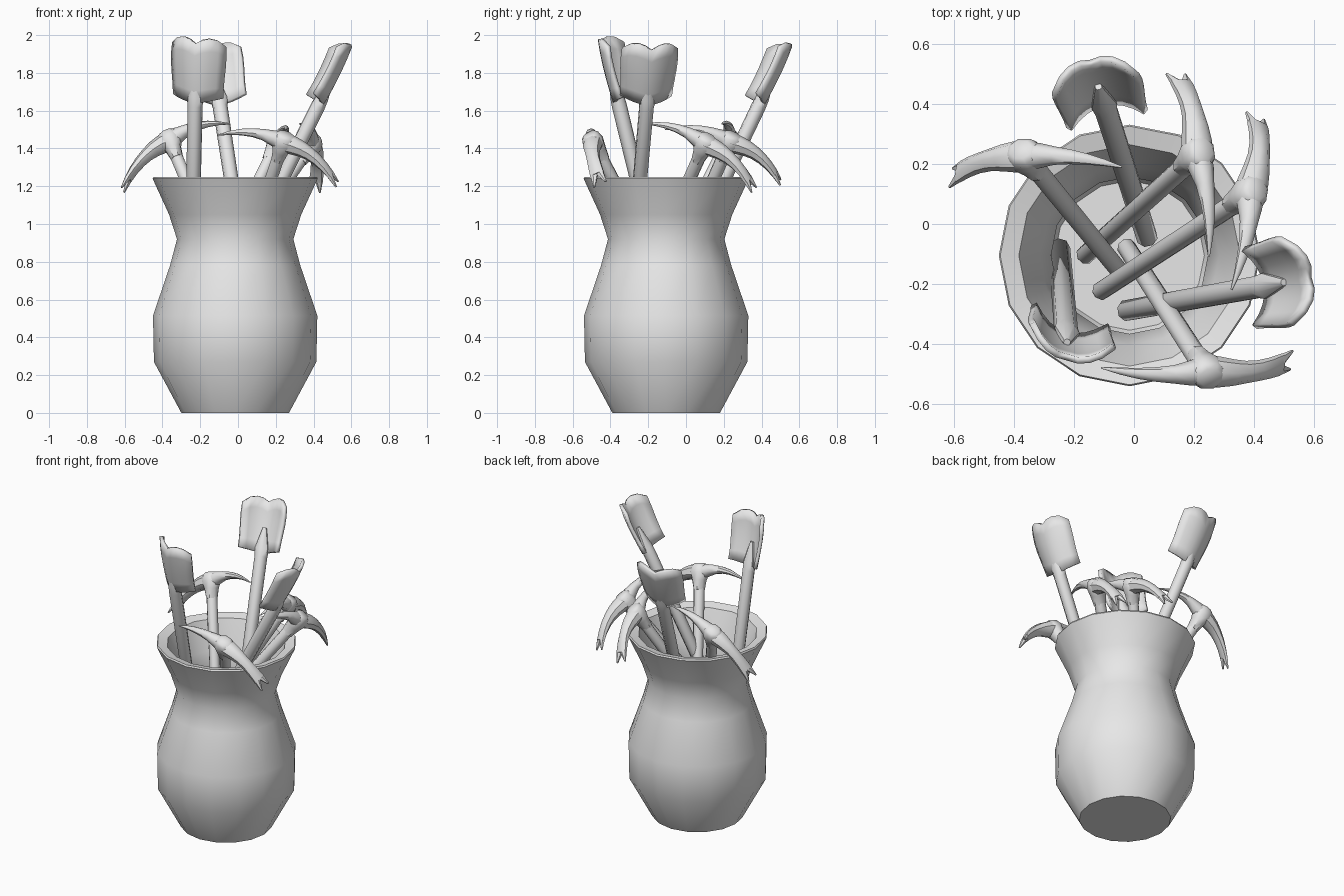
import bpy, bmesh, math
from mathutils import Vector

cube = bpy.data.objects.get("Cube")
if cube:
    bpy.data.objects.remove(cube, do_unlink=True)

grey = bpy.data.materials.new("plain_grey")
grey.use_nodes = True
grey.diffuse_color = (0.8, 0.8, 0.8, 1)
grey.node_tree.nodes["Principled BSDF"].inputs["Base Color"].default_value = (0.8, 0.8, 0.8, 1)


def finish(name, bm, angle=45):
    """Turn a bmesh into a smooth-shaded object."""
    bmesh.ops.recalc_face_normals(bm, faces=bm.faces)
    mesh = bpy.data.meshes.new(name)
    bm.to_mesh(mesh)
    bm.free()
    obj = bpy.data.objects.new(name, mesh)
    bpy.context.collection.objects.link(obj)
    mesh.materials.append(grey)
    bpy.ops.object.select_all(action='DESELECT')
    obj.select_set(True)
    bpy.context.view_layer.objects.active = obj
    bpy.ops.object.shade_smooth_by_angle(angle=math.radians(angle))
    return obj


def sweep(bm, path, sizes, side, sides=8):
    """Elliptical rings along a path; sizes are (across side, across normal)."""
    rings = []
    for i, p in enumerate(path):
        tangent = (path[min(i + 1, len(path) - 1)] - path[max(i - 1, 0)]).normalized()
        s = (side - tangent * side.dot(tangent)).normalized()
        n = tangent.cross(s)
        w, t = sizes[i]
        ring = []
        for k in range(sides):
            a = math.tau * (k + 0.5) / sides
            ring.append(bm.verts.new(p + s * w * math.cos(a) + n * t * math.sin(a)))
        rings.append(ring)
    for r, q in zip(rings, rings[1:]):
        for k in range(sides):
            j = (k + 1) % sides
            bm.faces.new((r[k], r[j], q[j], q[k]))
    bm.faces.new(rings[0][::-1])
    bm.faces.new(rings[-1])


# Vase: outer wall up to the rim, then the inner wall down to the floor
def build_vase():
    profile = [(0, 0), (0.285, 0), (0.43, 0.27), (0.435, 0.515), (0.345, 0.78),
               (0.308, 0.92), (0.35, 1.05), (0.437, 1.24), (0.432, 1.25),
               (0.37, 1.235), (0.3, 1.05), (0.262, 0.92), (0.3, 0.78),
               (0.39, 0.51), (0.385, 0.28), (0.25, 0.03), (0, 0.03)]
    bm = bmesh.new()
    centre = Vector((-0.015, -0.105, 0))
    verts = [bm.verts.new(centre + Vector((-r, 0, z))) for r, z in profile]
    edges = [bm.edges.new(pair) for pair in zip(verts, verts[1:])]
    bmesh.ops.spin(bm, geom=verts + edges, cent=centre, axis=(0, 0, 1),
                   angle=math.tau, steps=16, use_merge=True)
    bmesh.ops.remove_doubles(bm, verts=bm.verts, dist=0.0005)
    finish("vase", bm, 50)


# Shovel: round handle, tapered socket and a curved, lobed blade
def build_shovel(name, foot, tip, side):
    foot, tip, side = Vector(foot), Vector(tip), Vector(side)
    axis = (tip - foot).normalized()
    side = (side - axis * side.dot(axis)).normalized()
    inward = axis.cross(side)
    if inward.z < 0:
        inward = -inward
    length = 0.35
    base = tip - axis * length

    bm = bmesh.new()
    path = [foot, foot + axis * 0.015, base - axis * 0.02, base + axis * 0.03,
            base + axis * 0.16]
    sweep(bm, path, [(0.025, 0.025), (0.037, 0.037), (0.04, 0.04),
                     (0.046, 0.036), (0.012, 0.012)], side)
    finish(name + "_handle", bm)

    bm = bmesh.new()
    cols, rows, grid = 8, 5, []
    top = [0.86, 0.97, 1.0, 0.98, 0.92]
    for j in range(rows + 1):
        v = j / rows
        row = []
        for i in range(cols + 1):
            u = 2 * i / cols - 1
            start = 0.06 * abs(u)
            height = start + (top[round((1 - abs(u)) * 4)] - start) * v
            half = 0.132 + 0.02 * math.sin(v * 2.6) * v
            depth = 0.075 * u * u - 0.02 + 0.03 * (v - 0.5) ** 2
            row.append(bm.verts.new(base + axis * length * height
                                    + side * half * u + inward * depth))
        grid.append(row)
    for a, b in zip(grid, grid[1:]):
        for i in range(cols):
            bm.faces.new((a[i], a[i + 1], b[i + 1], b[i]))
    blade = finish(name + "_blade", bm)
    thick = blade.modifiers.new("thickness", 'SOLIDIFY')
    thick.thickness = 0.022
    thick.offset = 0


def bezier(a, c, b, steps):
    return [a.lerp(c, i / steps).lerp(c.lerp(b, i / steps), i / steps)
            for i in range(steps + 1)]


# Pickaxe: handle, hub with a collar, pointed arm and split claw arm
def build_pick(name, foot, hub, point, claw):
    foot, hub, point, claw = map(Vector, (foot, hub, point, claw))
    axis = (hub - foot).normalized()
    along = claw - point
    along = (along - axis * along.dot(axis)).normalized()
    across = axis.cross(along)

    bm = bmesh.new()
    sweep(bm, [foot, foot + axis * 0.015, hub], [(0.022, 0.022), (0.032, 0.032),
                                               (0.036, 0.036)], along)
    finish(name + "_handle", bm)

    bm = bmesh.new()
    sweep(bm, [hub + axis * h for h in (-0.11, -0.05, 0, 0.04, 0.055)],
          [(0.034, 0.04), (0.045, 0.05), (0.07, 0.06), (0.06, 0.05), (0.04, 0.035)], along)
    finish(name + "_hub", bm)

    bm = bmesh.new()
    path = bezier(hub, (hub + point) / 2 + axis * 0.08, point, 6)
    sweep(bm, path, [(0.05, 0.05), (0.042, 0.042), (0.031, 0.03), (0.025, 0.023),
                     (0.019, 0.017), (0.012, 0.01), (0.003, 0.003)], across)
    finish(name + "_point", bm)

    bm = bmesh.new()
    path = bezier(hub, (hub + claw) / 2 + axis * 0.09, claw, 7)
    sweep(bm, path[:7], [(0.055, 0.055), (0.052, 0.05), (0.045, 0.043), (0.038, 0.036),
                         (0.036, 0.03), (0.038, 0.024), (0.041, 0.018)], across)
    for sign in (-1, 1):
        start = path[6] + across * sign * 0.018
        end = path[7] + across * sign * 0.034
        sweep(bm, [start - (end - start) * 0.3, start, end],
              [(0.02, 0.016), (0.021, 0.016), (0.005, 0.005)], across, 6)
    finish(name + "_claw", bm)


build_vase()

build_shovel("front_shovel", (-0.25, -0.08, 0.5), (-0.22, -0.44, 1.985), (0.29, -0.09, 0))
build_shovel("back_shovel", (0.045, -0.05, 0.71), (-0.145, 0.54, 1.95), (0.59, 0.12, 0))
build_shovel("left_shovel", (-0.03, -0.29, 0.71), (0.585, -0.18, 1.95), (-0.08, 0.6, 0))

build_pick("right_pick", (-0.03, -0.18, 0.64), (-0.36, 0.225, 1.44),
           (-0.04, 0.19, 1.53), (-0.61, 0.155, 1.18))
build_pick("back_pick", (-0.17, -0.11, 0.66), (0.21, 0.23, 1.43),
           (0.25, -0.11, 1.5), (0.14, 0.5, 1.22))
build_pick("left_pick", (-0.12, -0.23, 0.68), (0.385, 0.1, 1.42),
           (0.325, -0.22, 1.53), (0.405, 0.36, 1.18))
build_pick("front_pick", (-0.03, -0.07, 0.64), (0.24, -0.49, 1.43),
           (-0.11, -0.48, 1.47), (0.525, -0.455, 1.21))
